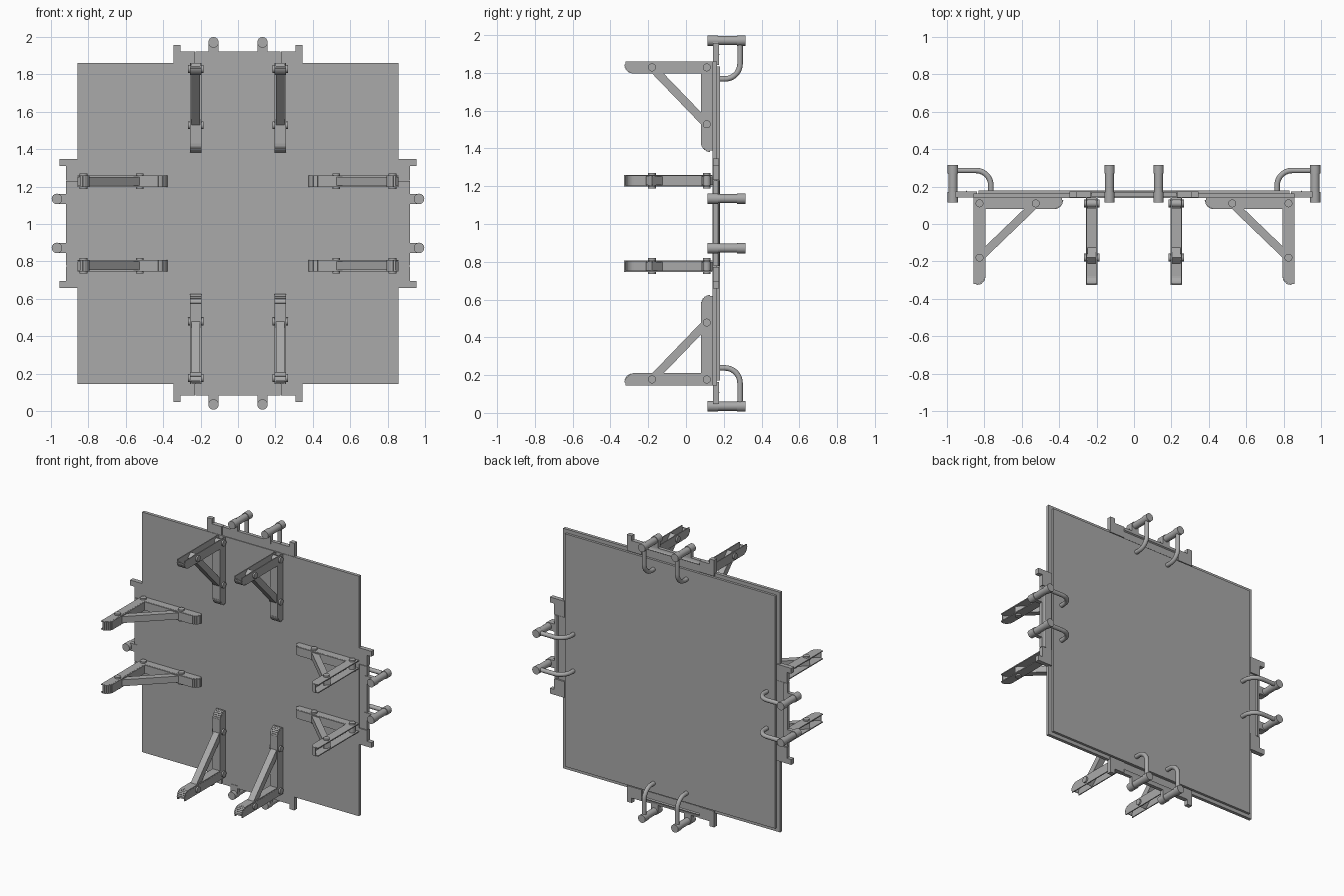
import bpy, bmesh, math
from mathutils import Matrix, Vector

cube = bpy.data.objects.get("Cube")
if cube:
    bpy.data.objects.remove(cube, do_unlink=True)

CENTRE_Z = 1.003
grey = bpy.data.materials.new("grey metal")
grey.use_nodes = True
grey.diffuse_color = (0.4, 0.4, 0.4, 1)
grey.node_tree.nodes["Principled BSDF"].inputs["Base Color"].default_value = (0.4, 0.4, 0.4, 1)


# Side kits are built in the top position (x along, y depth, z outward), then turned
def finish(bm, name, turn=0, smooth=False):
    bmesh.ops.recalc_face_normals(bm, faces=bm.faces)
    mesh = bpy.data.meshes.new(name)
    bm.transform(Matrix.Translation((0, 0, CENTRE_Z)) @ Matrix.Rotation(turn, 4, 'Y'))
    bm.to_mesh(mesh)
    bm.free()
    mesh.materials.append(grey)
    obj = bpy.data.objects.new(name, mesh)
    bpy.context.collection.objects.link(obj)
    if smooth:
        bpy.ops.object.select_all(action='DESELECT')
        bpy.context.view_layer.objects.active = obj
        obj.select_set(True)
        bpy.ops.object.shade_smooth_by_angle(angle=math.radians(40))
    return obj


def box(bm, x, y, z):
    size = Matrix.Diagonal((x[1] - x[0], y[1] - y[0], z[1] - z[0], 1))
    mid = Matrix.Translation((sum(x) / 2, sum(y) / 2, sum(z) / 2))
    bmesh.ops.create_cube(bm, size=1, matrix=mid @ size)


def prism(bm, points, direction):
    face = bm.faces.new([bm.verts.new(p) for p in points])
    out = bmesh.ops.extrude_face_region(bm, geom=[face])["geom"]
    verts = [v for v in out if isinstance(v, bmesh.types.BMVert)]
    bmesh.ops.translate(bm, verts=verts, vec=direction)


def rod(bm, a, b, radius, sides=20):
    a, b = Vector(a), Vector(b)
    turn = (b - a).to_track_quat('Z', 'Y').to_matrix().to_4x4()
    bmesh.ops.create_cone(bm, cap_ends=True, segments=sides, radius1=radius, radius2=radius,
                          depth=(b - a).length, matrix=Matrix.Translation((a + b) / 2) @ turn)


def arc(cy, cz, r, start, end, steps=6):
    angles = [math.radians(start + (end - start) * i / steps) for i in range(steps + 1)]
    return [(cy + r * math.cos(t), cz + r * math.sin(t)) for t in angles]


# Panel: front sheet and smaller raised back slab
bm = bmesh.new()
box(bm, (-0.858, 0.858), (0.14, 0.163), (-0.858, 0.858))
finish(bm, "front_sheet")
bm = bmesh.new()
box(bm, (-0.832, 0.832), (0.163, 0.18), (-0.832, 0.832))
finish(bm, "back_slab")


# Bent L channel: two cheeks and a web along the inner edge
def bracket(x, turn):
    bm = bmesh.new()
    inner = (arc(0.128, 0.427, 0.042, 270, 180) + [(0.086, 0.8)]
             + arc(-0.278, 0.842, 0.042, 270, 180))
    cheek = inner + [(-0.32, 0.858), (0.14, 0.858), (0.14, 0.385)]
    wall = 0.007
    for left in (x - 0.031, x + 0.031 - wall):
        prism(bm, [(left, y, z) for y, z in cheek], (wall, 0, 0))
    for (y1, z1), (y2, z2) in zip(inner, inner[1:]):
        side = Vector((0, z1 - z2, y2 - y1)).normalized() * -wall
        a, b = Vector((x - 0.03, y1, z1)), Vector((x - 0.03, y2, z2))
        prism(bm, [a, b, b - side, a - side], (0.06, 0, 0))
    finish(bm, "bracket_channel", turn)

    # Diagonal brace between the arm and the wall plate
    bm = bmesh.new()
    low, high = Vector((0, 0.11, 0.525)), Vector((0, -0.18, 0.826))
    along = (high - low).normalized() * 0.022
    across = Vector((0, along.z, -along.y))
    ends = [low - along + across, high + along + across, high + along - across, low - along - across]
    prism(bm, [p + Vector((x - 0.023, 0, 0)) for p in ends], (0.046, 0, 0))
    finish(bm, "bracket_brace", turn)

    # Pivot bolts
    bm = bmesh.new()
    for y, z in ((-0.18, 0.826), (0.11, 0.826), (0.11, 0.525)):
        rod(bm, (x - 0.042, y, z), (x + 0.042, y, z), 0.021)
    finish(bm, "bracket_bolts", turn, True)


# Peg with end collars and a bent rod reaching to the back of the panel
def hook(x, turn):
    z = 0.968
    bm = bmesh.new()
    rod(bm, (x, 0.115, z), (x, 0.315, z), 0.024, 24)
    rod(bm, (x, 0.115, z), (x, 0.17, z), 0.028, 24)
    rod(bm, (x, 0.27, z), (x, 0.315, z), 0.028, 24)
    finish(bm, "hook_peg", turn, True)

    bm = bmesh.new()
    path = [(0.286, z)] + arc(0.206, 0.845, 0.08, 0, -90, 10) + [(0.17, 0.765)]
    rings = []
    for i, (py, pz) in enumerate(path):
        before, after = path[max(i - 1, 0)], path[min(i + 1, len(path) - 1)]
        tangent = Vector((0, after[0] - before[0], after[1] - before[1])).normalized()
        normal = tangent.cross(Vector((1, 0, 0)))
        rings.append([bm.verts.new(Vector((x, py, pz)) + 0.015 *
                      (Vector((math.cos(t), 0, 0)) + normal * math.sin(t)))
                      for t in (math.tau * k / 14 for k in range(14))])
    for a, b in zip(rings, rings[1:]):
        for k in range(14):
            j = (k + 1) % 14
            bm.faces.new((a[k], a[j], b[j], b[k]))
    bm.faces.new(rings[0])
    bm.faces.new(rings[-1])
    finish(bm, "hook_rod", turn, True)

    bm = bmesh.new()
    box(bm, (x - 0.027, x + 0.027), (0.142, 0.17), (0.9, z))
    finish(bm, "hook_tab", turn)


# Curved edge plate: middle piece and two eared end pieces
def edge_plate(turn):
    section = arc(0.215, 0.92, 0.07, 180, 215) + arc(0.215, 0.92, 0.045, 215, 180)
    bm = bmesh.new()
    prism(bm, [(-0.226, y, z) for y, z in section], (0.452, 0, 0))
    box(bm, (-0.226, 0.226), (0.145, 0.17), (0.84, 0.92))
    finish(bm, "edge_plate_middle", turn)
    for s in (-1, 1):
        bm = bmesh.new()
        outline = [(0.23, 0.84), (0.345, 0.84), (0.345, 0.955), (0.307, 0.955), (0.307, 0.92), (0.23, 0.92)]
        prism(bm, [(s * px, 0.143, pz) for px, pz in outline], (0, 0.032, 0))
        finish(bm, "edge_plate_ear", turn)


for quarter in range(4):
    turn = quarter * math.pi / 2
    edge_plate(turn)
    for s in (-1, 1):
        bracket(s * 0.226, turn)
        hook(s * 0.131, turn)
